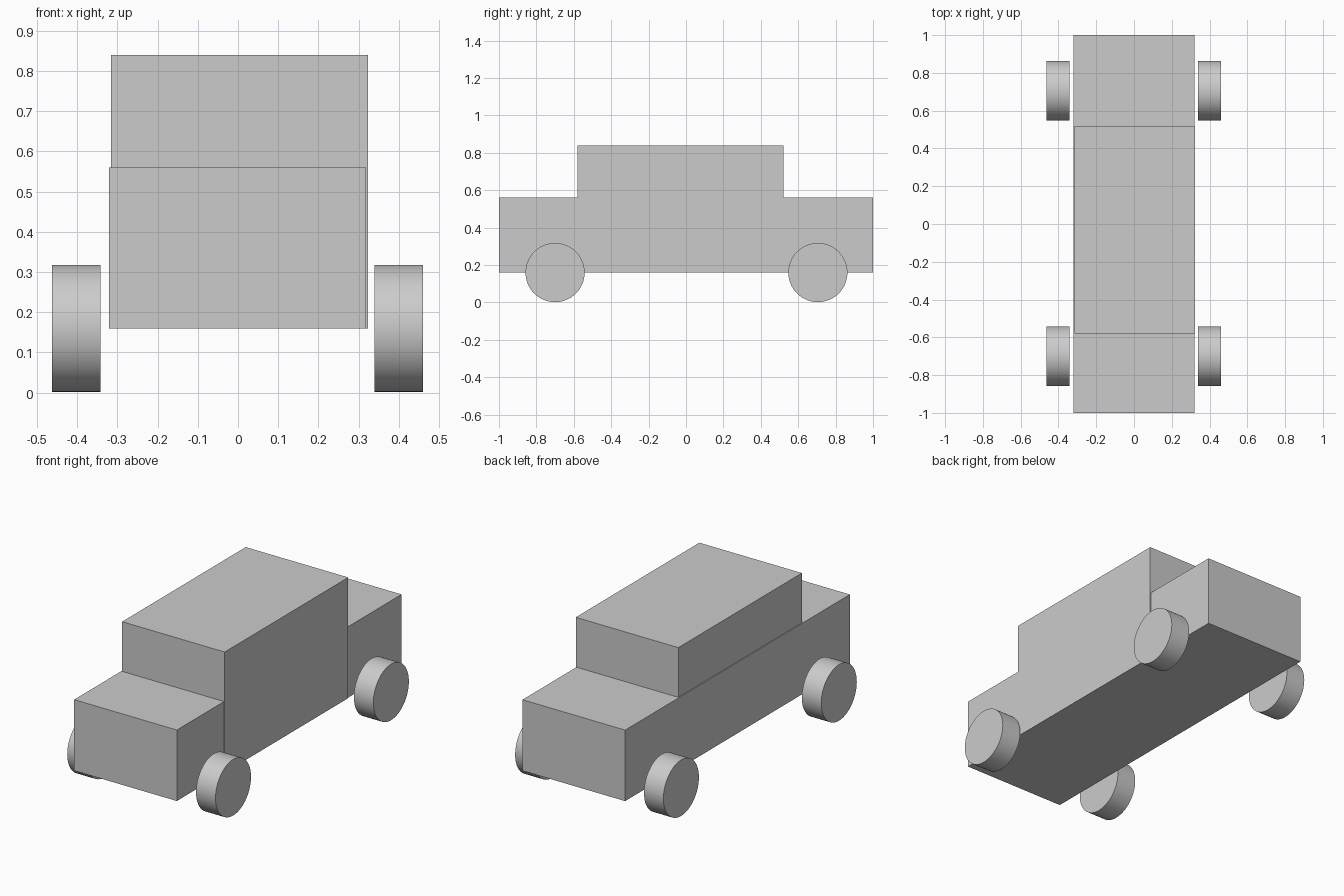
import bpy
from math import pi, radians

if "Cube" in bpy.data.objects:
    bpy.data.objects.remove(bpy.data.objects["Cube"])


def box(name, lo, hi):
    """Axis-aligned box between two corners."""
    centre = [(a + b) / 2 for a, b in zip(lo, hi)]
    bpy.ops.mesh.primitive_cube_add(size=1, location=centre)
    ob = bpy.context.object
    ob.name = name
    ob.scale = [b - a for a, b in zip(lo, hi)]
    bpy.ops.object.transform_apply(location=False, rotation=False, scale=True)


def wheel(name, x, y):
    """Solid round wheel with its axle along x."""
    bpy.ops.mesh.primitive_cylinder_add(
        vertices=64, radius=0.158, depth=0.121,
        location=(x, y, 0.16), rotation=(0, pi / 2, 0))
    bpy.context.object.name = name
    bpy.ops.object.shade_smooth_by_angle(angle=radians(30))


# Long lower body
box("body", (-0.321, -1.0, 0.16), (0.319, 1.0, 0.56))

# Cabin, set slightly to the right and reaching down to the floor
box("cabin", (-0.316, -0.58, 0.16), (0.323, 0.52, 0.84))

# Four wheels standing just clear of the body
for side, x in (("left", -0.403), ("right", 0.400)):
    for end, y in (("front", -0.70), ("rear", 0.705)):
        wheel(f"{end}_{side}_wheel", x, y)
